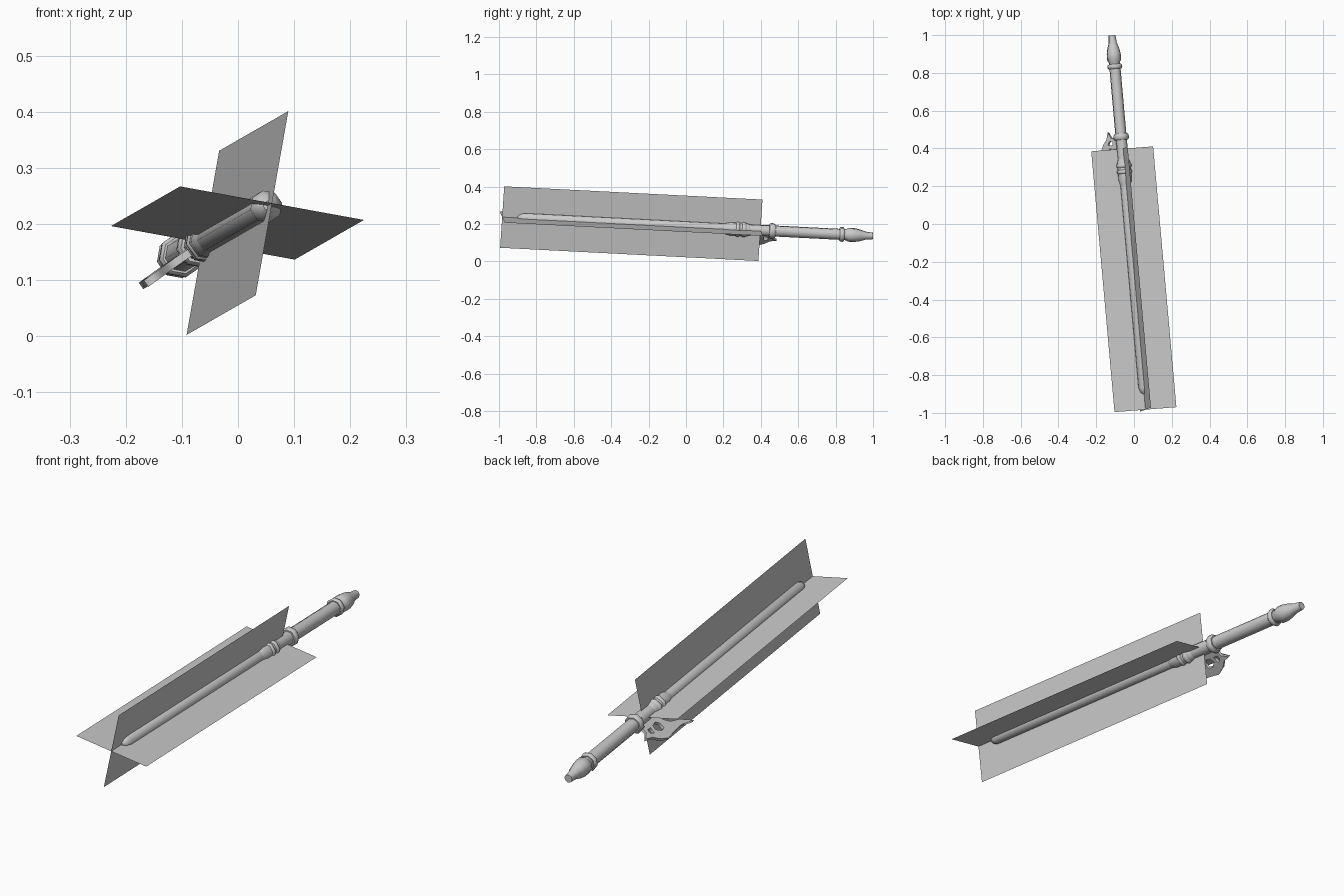
import bpy, bmesh, math
from mathutils import Vector, Matrix

if "Cube" in bpy.data.objects:
    bpy.data.objects.remove(bpy.data.objects["Cube"])

# tilted frame: A runs along the shaft, W across, V upward
A = Vector((-0.0888, 0.9947, -0.0509)).normalized()
V = Vector((0.174, 0.066, 0.983))
V = (V - A * V.dot(A)).normalized()
W = A.cross(V)
ORIGIN = Vector((-0.0271, 0.0, 0.1868))


def frame(x, y, z):
    m = Matrix((x, y, z)).transposed().to_4x4()
    m.translation = ORIGIN
    return m


TILT = frame(W, A, V)


def add_mesh(name, bm, matrix):
    bmesh.ops.recalc_face_normals(bm, faces=bm.faces)
    me = bpy.data.meshes.new(name)
    bm.to_mesh(me)
    bm.free()
    ob = bpy.data.objects.new(name, me)
    ob.matrix_world = matrix
    bpy.context.collection.objects.link(ob)
    return ob


def smooth(ob, angle):
    bpy.ops.object.select_all(action='DESELECT')
    ob.select_set(True)
    bpy.context.view_layer.objects.active = ob
    bpy.ops.object.shade_smooth_by_angle(angle=math.radians(angle))


def lathe(name, profile, sides=8):
    """Closed turned part; profile is (position along shaft, radius)."""
    bm = bmesh.new()
    rings = []
    for s, r in profile:
        ring = []
        for i in range(sides):
            t = 2 * math.pi * (i + 0.5) / sides
            ring.append(bm.verts.new((r * math.cos(t), s, r * math.sin(t))))
        rings.append(ring)
    for p, q in zip(rings, rings[1:]):
        for i in range(sides):
            j = (i + 1) % sides
            bm.faces.new((p[i], p[j], q[j], q[i]))
    bm.faces.new(rings[0])
    bm.faces.new(rings[-1])
    ob = add_mesh(name, bm, TILT)
    smooth(ob, 47)
    return ob


def collar(name, start, end, r):
    b = (end - start) * 0.25
    lathe(name, [(start, r - 0.006), (start + b, r), (end - b, r), (end, r - 0.006)])


# two crossed flat sheets around the rod
S0, S1, H = -0.988, 0.4, 0.167
for name, side in (("flat_sheet", Vector((1, 0, 0))), ("upright_sheet", Vector((0, 0, 1)))):
    bm = bmesh.new()
    corners = [(-H, S0), (H, S0), (H, S1), (-H, S1)]
    bm.faces.new([bm.verts.new(side * k + Vector((0, s, 0))) for k, s in corners])
    add_mesh(name, bm, TILT)

# rod with tapered tip, socket, grip and pommel
lathe("rod", [(-0.905, 0.008), (-0.893, 0.02), (-0.872, 0.029), (0.26, 0.029)])
lathe("socket", [(0.205, 0.029), (0.235, 0.037), (0.325, 0.037), (0.345, 0.03)])
lathe("grip", [(0.25, 0.03), (0.845, 0.03)])
lathe("pommel", [(0.835, 0.03), (0.862, 0.031), (0.872, 0.038), (0.905, 0.038),
                 (0.935, 0.032), (0.965, 0.022), (1.004, 0.018)])
for i, (s, e, r) in enumerate(((0.266, 0.288, 0.042), (0.298, 0.322, 0.042),
                               (0.447, 0.48, 0.042), (0.825, 0.85, 0.04))):
    collar(f"collar_{i}", s, e, r)

# hooked claw plate with two openings, set diagonally under the grip
outline = [(0.29, 0.02), (0.46, 0.02), (0.462, 0.06), (0.495, 0.08), (0.458, 0.09),
           (0.432, 0.115), (0.39, 0.136), (0.34, 0.13), (0.27, 0.127), (0.198, 0.146),
           (0.255, 0.105), (0.305, 0.088), (0.33, 0.062)]
openings = [[(0.36, 0.065), (0.375, 0.05), (0.402, 0.055), (0.408, 0.075), (0.385, 0.095), (0.362, 0.09)],
            [(0.422, 0.055), (0.445, 0.055), (0.447, 0.072), (0.428, 0.085)]]
D = -(W + V).normalized()
cu = bpy.data.curves.new("claw", 'CURVE')
cu.dimensions = '2D'
cu.fill_mode = 'BOTH'
cu.extrude = 0.007
for pts in [outline] + openings:
    sp = cu.splines.new('POLY')
    sp.points.add(len(pts) - 1)
    for p, (s, d) in zip(sp.points, pts):
        p.co = (s, d, 0, 1)
    sp.use_cyclic_u = True
claw = bpy.data.objects.new("claw", cu)
claw.matrix_world = frame(A, D, A.cross(D))
bpy.context.collection.objects.link(claw)
bpy.ops.object.select_all(action='DESELECT')
claw.select_set(True)
bpy.context.view_layer.objects.active = claw
bpy.ops.object.convert(target='MESH')
